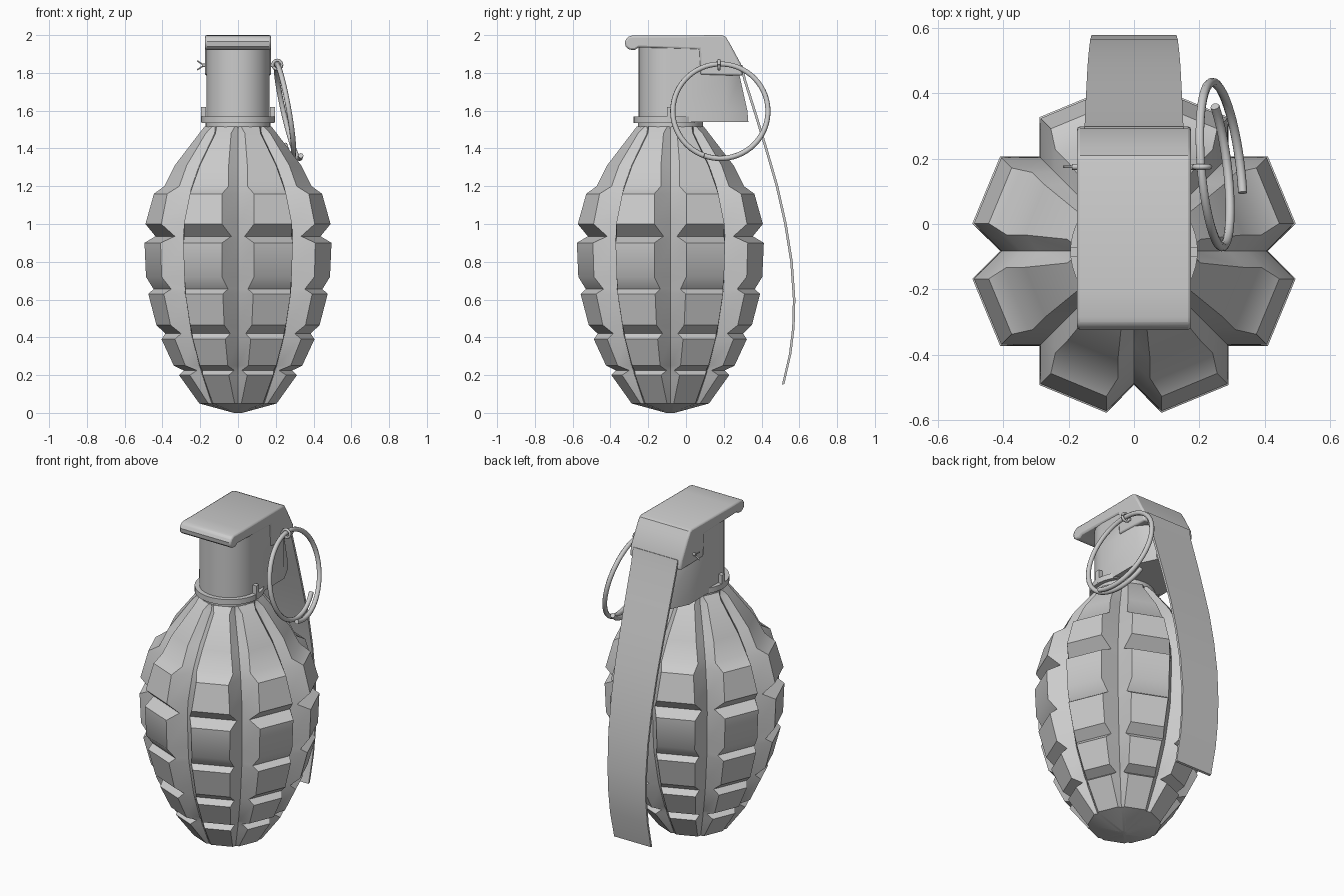
import bpy, bmesh
from math import sin, cos, pi, radians
from mathutils import Matrix

if "Cube" in bpy.data.objects:
    bpy.data.objects.remove(bpy.data.objects["Cube"])

CY = -0.083  # y of the body axis


def make(name, verts, faces, angle=35):
    mesh = bpy.data.meshes.new(name)
    mesh.from_pydata(verts, [], faces)
    bm = bmesh.new()
    bm.from_mesh(mesh)
    bmesh.ops.recalc_face_normals(bm, faces=bm.faces)
    bm.to_mesh(mesh)
    bm.free()
    ob = bpy.data.objects.new(name, mesh)
    bpy.context.collection.objects.link(ob)
    smooth(ob, angle)
    return ob


def smooth(ob, angle):
    bpy.ops.object.select_all(action='DESELECT')
    ob.select_set(True)
    bpy.context.view_layer.objects.active = ob
    bpy.ops.object.shade_smooth_by_angle(angle=radians(angle))


def loft(name, rings, angle=35, closed=False):
    """Join rings of equal length; cap the ends unless closed."""
    n, m = len(rings[0]), len(rings)
    verts = [p for r in rings for p in r]
    faces = []
    for i in range(m if closed else m - 1):
        j = (i + 1) % m
        for k in range(n):
            l = (k + 1) % n
            faces.append((i * n + k, i * n + l, j * n + l, j * n + k))
    if not closed:
        faces += [tuple(range(n)), tuple(range((m - 1) * n, m * n))]
    return make(name, verts, faces, angle)


def tube(name, pts, radius):
    cu = bpy.data.curves.new(name + "_path", 'CURVE')
    cu.dimensions = '3D'
    cu.bevel_depth = radius
    cu.bevel_resolution = 2
    cu.use_fill_caps = True
    sp = cu.splines.new('POLY')
    sp.points.add(len(pts) - 1)
    for p, c in zip(sp.points, pts):
        p.co = (*c, 1)
    tmp = bpy.data.objects.new(name + "_path", cu)
    bpy.context.collection.objects.link(tmp)
    bpy.context.view_layer.update()
    mesh = bpy.data.meshes.new_from_object(
        tmp.evaluated_get(bpy.context.evaluated_depsgraph_get()))
    bpy.data.objects.remove(tmp)
    ob = bpy.data.objects.new(name, mesh)
    bpy.context.collection.objects.link(ob)
    smooth(ob, 50)
    return ob


def bevel(ob, width, segments=3):
    b = ob.modifiers.new("bevel", 'BEVEL')
    b.width, b.segments, b.limit_method = width, segments, 'ANGLE'
    b.angle_limit = radians(40)


# Body: eight flat-faced ribs split by V grooves; rows are (z, rib radius, groove radius)
rows = [(0.0, .02, .019), (.05, .205, .196), (.20, .312, .268), (.225, .288, .276),
        (.25, .34, .29), (.39, .405, .34), (.42, .385, .35), (.465, .432, .36),
        (.63, .475, .395), (.655, .447, .398), (.72, .487, .402), (.90, .495, .41),
        (.935, .437, .408), (1.0, .49, .405), (1.16, .445, .36), (1.20, .39, .345),
        (1.31, .335, .29), (1.48, .205, .175), (1.515, .178, .17)]
rings = []
for z, a, rc in rows:
    w = .01 + .88 * (a - rc)
    ring = []
    for k in range(8):
        t = k * pi / 4
        for r, s in ((a, -w), (rc, 0), (a, w)):
            ring.append((r * cos(t) - s * sin(t), CY + r * sin(t) + s * cos(t), z))
    rings.append(ring)
loft("ribbed_body", rings)

# Neck
loft("neck", [[(.172 * cos(i * pi / 16), CY + .172 * sin(i * pi / 16), z)
               for i in range(32)] for z in (1.48, 1.56)])

# Head: round at the front, straight sides, chamfered back
front = [(.168 * cos(pi + i * pi / 16), CY + .168 * sin(pi + i * pi / 16)) for i in range(17)]


def head_ring(z, back):
    return [(x, y, z) for x, y in front + [(.168, .21), (.11, back), (-.11, back), (-.168, .21)]]


loft("fuze_head", [head_ring(1.54, .33), head_ring(1.60, .325), head_ring(1.78, .285),
                   head_ring(1.95, .21 + .01)])

# Collar strap around the front of the neck, with upright end tabs
rings = []
for i in range(29):
    t = radians(-222 + 264 * i / 28)
    rings.append([(r * cos(t), CY + r * sin(t), z)
                  for r, z in ((.165, 1.535), (.195, 1.535), (.195, 1.568), (.165, 1.568))])
loft("collar_strap", rings)
for side, label in ((-1, "left"), (1, "right")):
    x0, x1 = side * .17, side * .195
    loft(label + "_strap_tab", [[(x0, y, z), (x1, y, z), (x1, y + .028, z), (x0, y + .028, z)]
                                for y, z in ((-.1, 1.54), (-.1, 1.62))])

# Lever cap with rolled front lip and sloping back
prof = [(-.25, 1.935), (-.27, 1.922), (-.30, 1.922), (-.32, 1.94), (-.324, 1.965),
        (-.31, 1.99), (-.285, 1.998), (-.2, 1.997), (.19, 2.0), (.21, 1.992), (.235, 1.95),
        (.292, 1.845), (.30, 1.785), (.075, 1.79), (.07, 1.925)]
cap = loft("lever_cap", [[(x, y, z) for y, z in prof] for x in (-.175, .175)])
bevel(cap, .01, 2)

# Lever strip curving down behind the body: (y, z, half width)
path = [(.285, 1.84, .152), (.305, 1.76, .15), (.362, 1.58, .148), (.42, 1.39, .145),
        (.475, 1.20, .142), (.52, 1.0, .138), (.552, .80, .134), (.566, .60, .13),
        (.562, .45, .128), (.545, .31, .127), (.508, .15, .125)]
loft("lever_strip", [[(-w, y, z), (w, y, z), (w, y + .013, z + .003), (-w, y + .013, z + .003)]
                     for y, z, w in path])

# Safety pin with splayed left ends and an eye on the right
tube("pin", [(-.19, .175, 1.84), (.19, .175, 1.84)], .009)
for s, label in ((1, "upper"), (-1, "lower")):
    tube(label + "_pin_end", [(-.17, .175, 1.84), (-.18, .175, 1.84), (-.216, .175, 1.84 + s * .024)], .004)
tube("pin_eye", [(.208 + .024 * cos(i * pi / 8), .175, 1.843 + .024 * sin(i * pi / 8))
                 for i in range(17)], .008)

# Pull ring: slightly more than one turn of a tilted coil
pts = []
for i in range(73):
    f = radians(-225 + 425 * i / 72)
    pts.append((.205 + .05 * (1 - cos(f)) - .025 * sin(f) + .02 * f / pi,
                .182 + .252 * sin(f), 1.597 + .25 * cos(f)))
tube("pull_ring", pts, .014)
